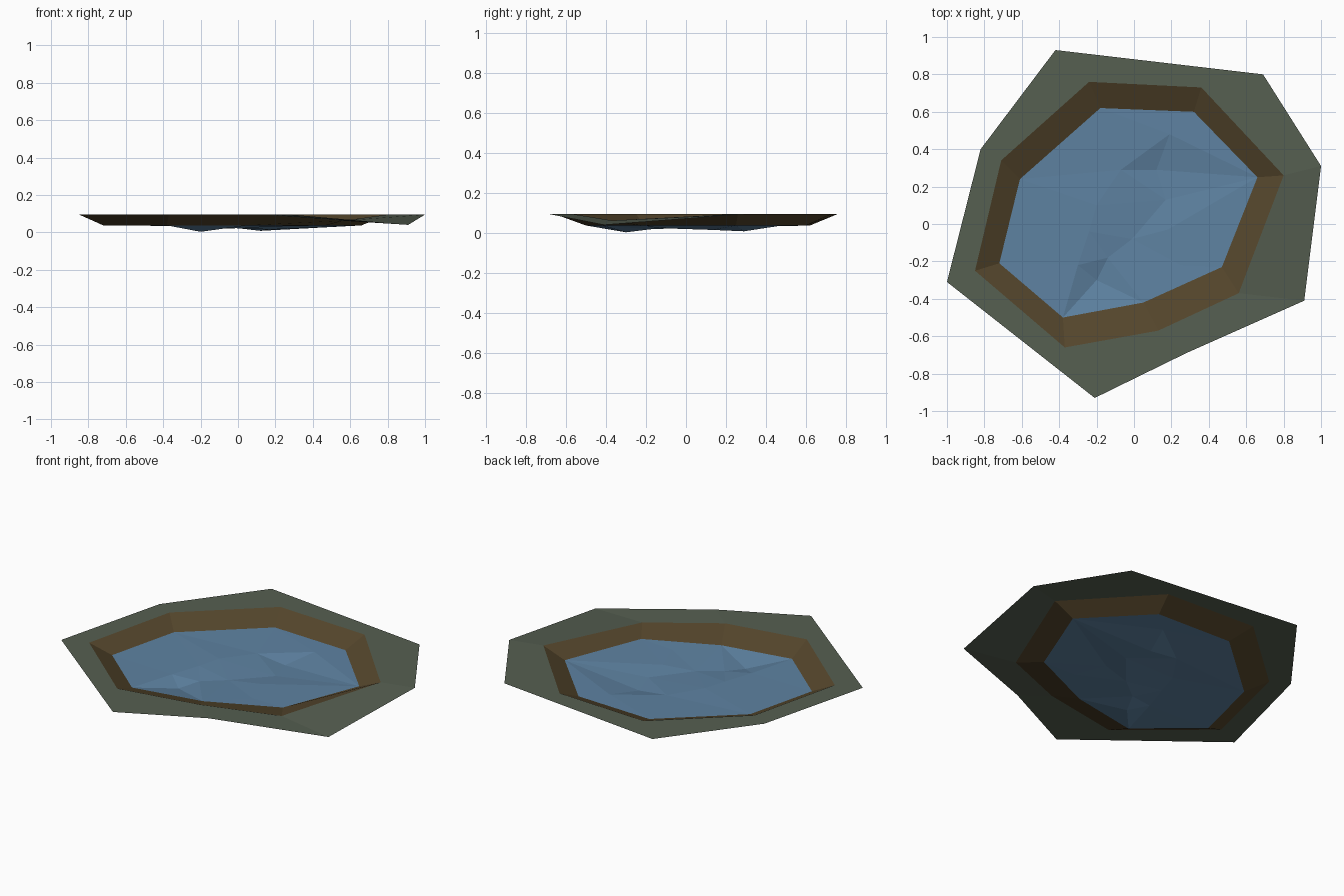
import bpy
from mathutils import Vector
from mathutils.geometry import delaunay_2d_cdt

cube = bpy.data.objects.get("Cube")
if cube:
    bpy.data.objects.remove(cube, do_unlink=True)

TOP, SHORE = 0.095, 0.037


def material(name, rgb):
    mat = bpy.data.materials.new(name)
    mat.use_nodes = True
    color = (*rgb, 1.0)
    mat.diffuse_color = color
    node = mat.node_tree.nodes["Principled BSDF"]
    node.inputs["Base Color"].default_value = color
    node.inputs["Roughness"].default_value = 0.9
    return mat


def add_mesh(name, verts, faces, mat):
    mesh = bpy.data.meshes.new(name)
    mesh.from_pydata(verts, [], faces)
    mesh.materials.append(mat)
    obj = bpy.data.objects.new(name, mesh)
    bpy.context.collection.objects.link(obj)
    return obj


def ring(points, height, dip_index=None, dip=0.0):
    return [(x, y, dip if i == dip_index else height)
            for i, (x, y) in enumerate(points)]


def band(name, outer, inner, mat):
    # Clockwise rings joined so that the faces look upward
    n = len(outer)
    faces = [(i, n + i, n + (i + 1) % n, (i + 1) % n) for i in range(n)]
    return add_mesh(name, outer + inner, faces, mat)


# Outlines, clockwise from the back left
grass_line = [(-0.42, 0.93), (0.69, 0.8), (1, 0.31), (0.91, -0.41),
              (0.28, -0.69), (-0.21, -0.93), (-1, -0.31), (-0.82, 0.4)]
bank_line = [(-0.24, 0.76), (0.36, 0.73), (0.8, 0.26), (0.56, -0.37),
             (0.13, -0.57), (-0.37, -0.66), (-0.85, -0.25), (-0.71, 0.34)]
water_line = [(-0.18, 0.62), (0.32, 0.6), (0.66, 0.25), (0.47, -0.23),
              (0.05, -0.42), (-0.38, -0.5), (-0.72, -0.21), (-0.61, 0.24)]

# Grassy rim with one low corner, and the earth bank inside it
outer = ring(grass_line, TOP, 3, 0.04)
middle = ring(bank_line, TOP, 3, 0.062)
inner = ring(water_line, SHORE)
band("grass_rim", outer, middle, material("grass green", (0.092, 0.115, 0.083)))
band("earth_bank", middle, inner, material("earth brown", (0.09, 0.061, 0.025)))

# Faceted water with two hollows and a low ridge between them
hollows = [(0.19, 0.48, 0.037), (-0.07, 0.29, 0.03), (0.12, 0.29, 0.008),
           (0.17, 0.13, 0.015), (0.18, -0.03, 0.03), (-0.01, -0.08, 0.022),
           (-0.14, -0.18, 0.018), (-0.2, -0.3, 0.003), (-0.24, -0.04, 0.034),
           (-0.2, 0.1, 0.036), (0.25, -0.22, 0.033), (-0.3, -0.22, 0.034)]
points = inner + hollows
n = len(inner)
edges = [(i, (i + 1) % n) for i in range(n)]
# Creases along the sides of the hollows
edges += [(n, n + 1), (n, n + 2), (5, n + 7), (5, n + 11),
          (n + 8, n + 11), (n + 6, n + 7)]
flat, _, faces, origins, _, _ = delaunay_2d_cdt(
    [Vector(p[:2]) for p in points], edges, [], 1, 1e-5)
verts = [(v.x, v.y, points[o[0]][2] if o else SHORE)
         for v, o in zip(flat, origins)]
add_mesh("water", verts, faces, material("water blue", (0.112, 0.225, 0.36)))
